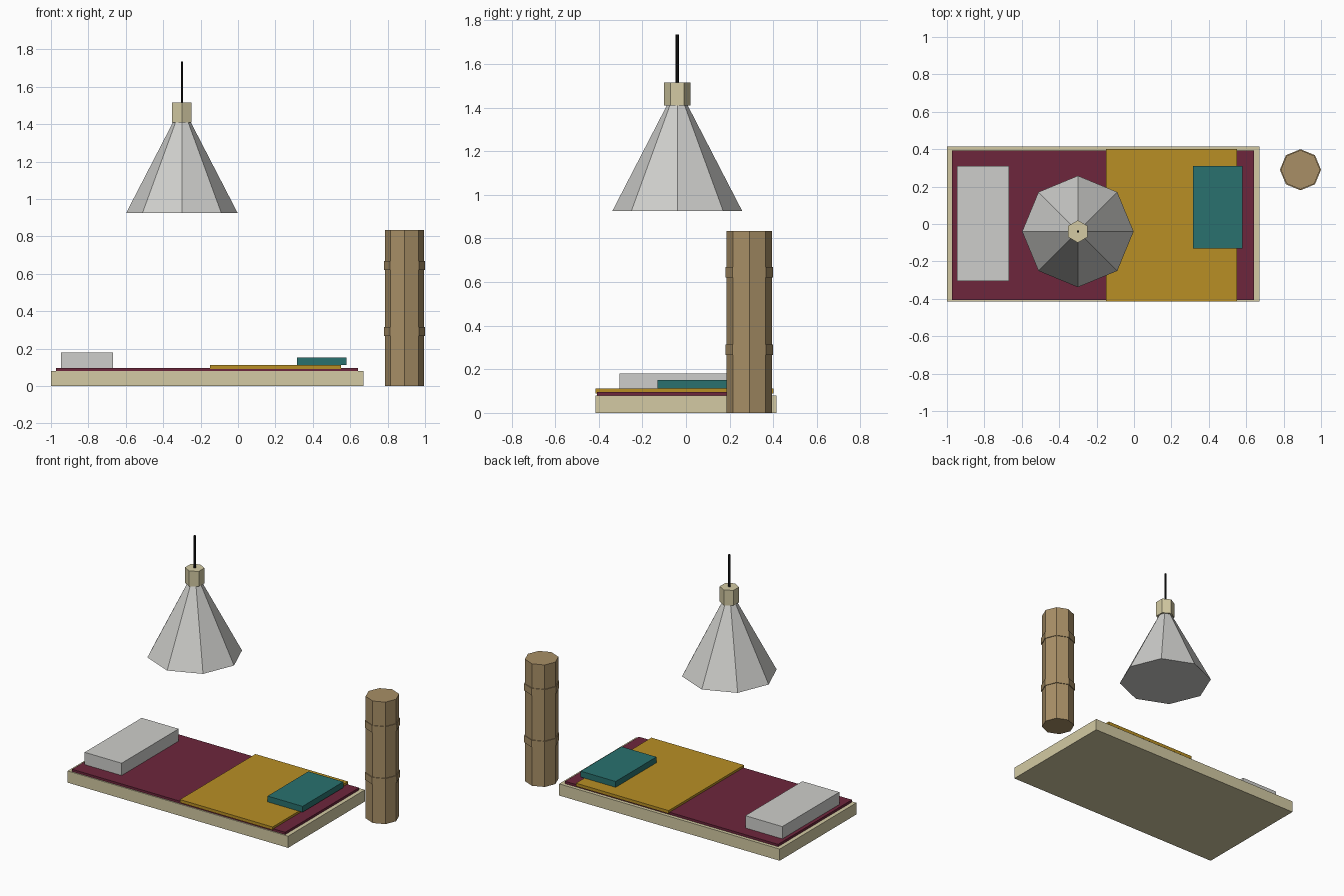
import bpy, math

if "Cube" in bpy.data.objects:
    bpy.data.objects.remove(bpy.data.objects["Cube"])


def material(name, rgb):
    """Flat colour given as sRGB 0-255, stored as linear."""
    lin = [(c / 255 / 12.92) if c < 10 else ((c / 255 + 0.055) / 1.055) ** 2.4 for c in rgb]
    m = bpy.data.materials.new(name)
    m.diffuse_color = (*lin, 1)
    m.use_nodes = True
    m.node_tree.nodes["Principled BSDF"].inputs["Base Color"].default_value = m.diffuse_color
    return m


cream = material("cream", (211, 202, 163))
grey = material("light_grey", (206, 206, 203))
maroon = material("maroon", (109, 38, 60))
mustard = material("mustard", (184, 143, 37))
teal = material("teal", (41, 113, 110))
brown = material("bamboo_brown", (168, 143, 102))
black = material("black", (22, 22, 22))


def finish(name, mat):
    ob = bpy.context.object
    ob.name = ob.data.name = name
    ob.data.materials.append(mat)
    bpy.ops.object.transform_apply(location=False, rotation=True, scale=True)
    return ob


def box(name, mat, x, y, z):
    """Box spanning the given (min, max) ranges."""
    bpy.ops.mesh.primitive_cube_add(size=1, location=[sum(r) / 2 for r in (x, y, z)])
    bpy.context.object.scale = [r[1] - r[0] for r in (x, y, z)]
    return finish(name, mat)


def prism(name, mat, xy, z, sides, r1, r2=None):
    """Upright flat-sided cylinder or cone frustum, first corner on +y."""
    bpy.ops.mesh.primitive_cone_add(
        vertices=sides, radius1=r1, radius2=r1 if r2 is None else r2,
        depth=z[1] - z[0], location=(*xy, sum(z) / 2))
    return finish(name, mat)


# Bed: base, sheet, blanket, pillow and folded throw
box("bed_base", cream, (-1.0, 0.67), (-0.415, 0.415), (0, 0.08))
box("bed_sheet", maroon, (-0.972, 0.642), (-0.407, 0.392), (0.08, 0.096))
box("blanket", mustard, (-0.15, 0.552), (-0.414, 0.402), (0.09, 0.111))
box("pillow", grey, (-0.947, -0.667), (-0.306, 0.311), (0.096, 0.18))
box("folded_throw", teal, (0.315, 0.58), (-0.13, 0.311), (0.111, 0.151))

# Hanging lamp: shade, collar and cord
lamp = (-0.3, -0.04)
prism("lamp_shade", grey, lamp, (0.925, 1.415), 8, 0.298, 0.045)
prism("lamp_collar", cream, lamp, (1.41, 1.515), 6, 0.06)
prism("lamp_cord", black, lamp, (1.515, 1.735), 6, 0.007)

# Bamboo post with two raised nodes
post = (0.89, 0.29)
prism("bamboo_post", brown, post, (0, 0.835), 8, 0.105)
for i, z in enumerate((0.29, 0.645)):
    prism(f"bamboo_node_{i + 1}", brown, post, (z - 0.024, z + 0.024), 8, 0.11)
